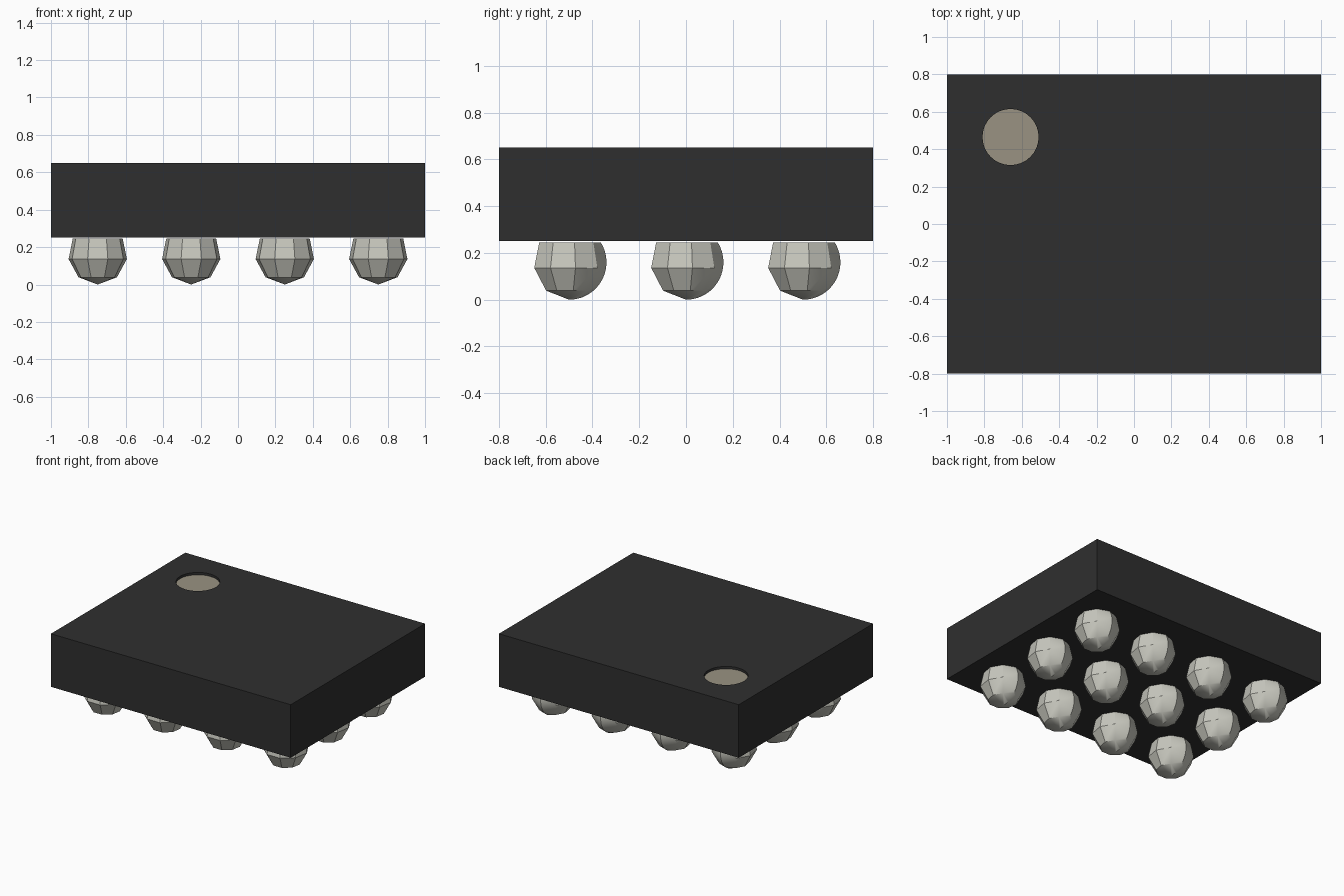
import bpy, bmesh
from math import sin, cos, pi, asin, radians

cube = bpy.data.objects.get("Cube")
if cube:
    bpy.data.objects.remove(cube, do_unlink=True)


def material(name, rgb):
    m = bpy.data.materials.new(name)
    m.use_nodes = True
    m.diffuse_color = (*rgb, 1)
    m.node_tree.nodes["Principled BSDF"].inputs["Base Color"].default_value = (*rgb, 1)
    return m


black = material("black plastic", (0.028, 0.028, 0.028))
tan = material("tan marker", (0.32, 0.29, 0.225))
metal = material("solder metal", (0.57, 0.57, 0.51))

BOTTOM, TOP = 0.25, 0.65
MARK_X, MARK_Y, MARK_R, DEPTH = -0.66, 0.465, 0.15, 0.02


def finish(name, bm, mats):
    mesh = bpy.data.meshes.new(name)
    bmesh.ops.recalc_face_normals(bm, faces=bm.faces)
    bm.to_mesh(mesh)
    bm.free()
    for m in mats:
        mesh.materials.append(m)
    ob = bpy.data.objects.new(name, mesh)
    bpy.context.collection.objects.link(ob)
    return ob


# Package body: a plain block
bm = bmesh.new()
bmesh.ops.create_cube(bm, size=1)
for v in bm.verts:
    v.co.x *= 2
    v.co.y *= 1.6
    v.co.z = BOTTOM if v.co.z < 0 else TOP
body = finish("package_body", bm, [black])


def disc(name, z0, z1, mat):
    bpy.ops.mesh.primitive_cylinder_add(vertices=32, radius=MARK_R, depth=z1 - z0,
                                        location=(MARK_X, MARK_Y, (z0 + z1) / 2))
    ob = bpy.context.object
    ob.name = name
    ob.data.materials.append(mat)
    return ob


# Shallow round recess in the top, with a tan floor
cutter = disc("recess_cutter", TOP - DEPTH, TOP + 0.1, black)
cutter.hide_render = True
cutter.hide_set(True)
cut = body.modifiers.new("recess", 'BOOLEAN')
cut.operation = 'DIFFERENCE'
cut.object = cutter
cut.solver = 'EXACT'
disc("corner_marker", TOP - DEPTH - 0.004, TOP - DEPTH + 0.002, tan)

# Solder ball: coarse sphere with one finely divided meridian at the back
R, CZ, SIDES, BANDS, FINE = 0.16, 0.165, 9, 3, 8
top_lat = asin((BOTTOM - CZ) / R)


def point(bm, lon, step):
    lat = top_lat - (top_lat + pi / 2) * step / BANDS
    return bm.verts.new((R * cos(lat) * sin(lon), R * cos(lat) * cos(lon), CZ + R * sin(lat)))


bm = bmesh.new()
pole = point(bm, 0, BANDS)
seam = [point(bm, 0, i / FINE) for i in range(BANDS * FINE)] + [pole]
columns = [[point(bm, 2 * pi * k / SIDES, b) for b in range(BANDS)] + [pole]
           for k in range(1, SIDES)]
for a, b in zip(columns, columns[1:]):
    for i in range(BANDS):
        bm.faces.new(list(dict.fromkeys((a[i], a[i + 1], b[i + 1], b[i]))))
for col in (columns[0], columns[-1]):
    for i in range(BANDS):
        arc = seam[i * FINE:(i + 1) * FINE + 1]
        half = FINE // 2
        for j in range(FINE):
            near = col[i] if j < half or i == BANDS - 1 else col[i + 1]
            bm.faces.new((near, arc[j], arc[j + 1]))
        if i < BANDS - 1:
            bm.faces.new((col[i], arc[half], col[i + 1]))
bm.faces.new([seam[0]] + [c[0] for c in columns])
ball = finish("solder_ball", bm, [metal])
bpy.ops.object.select_all(action='DESELECT')
ball.select_set(True)
bpy.context.view_layer.objects.active = ball
bpy.ops.object.shade_smooth_by_angle(angle=radians(32))

# Four by three grid of balls sharing one mesh
for i in range(4):
    for j in range(3):
        ob = ball if i == j == 0 else ball.copy()
        if ob is not ball:
            bpy.context.collection.objects.link(ob)
        ob.name = f"solder_ball_{i + 1}_{j + 1}"
        ob.location = (-0.75 + 0.5 * i, -0.5 + 0.5 * j, -0.005)
